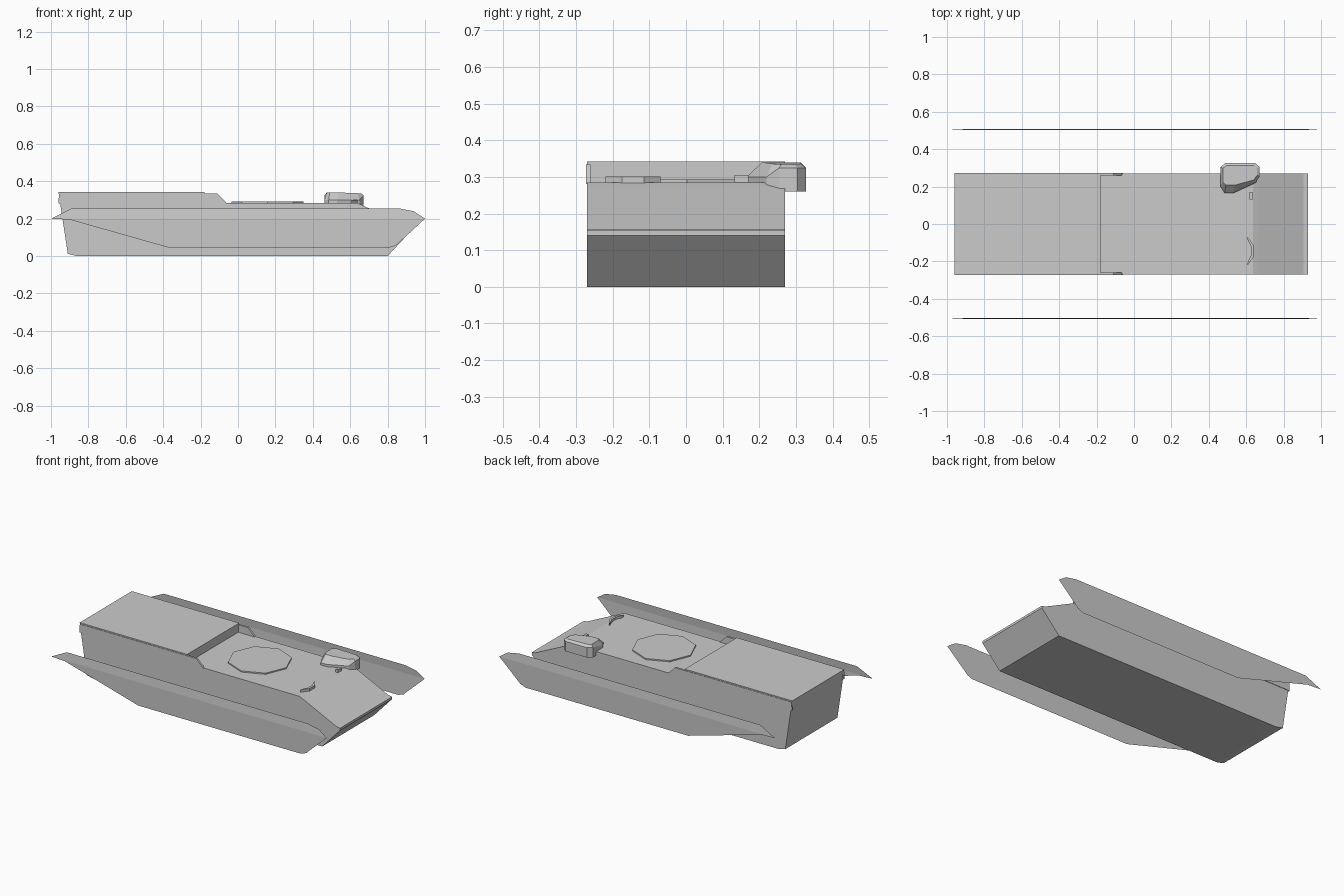
import bpy, bmesh, math

if "Cube" in bpy.data.objects:
    bpy.data.objects.remove(bpy.data.objects["Cube"])


def finish(name, bm):
    bmesh.ops.recalc_face_normals(bm, faces=bm.faces)
    me = bpy.data.meshes.new(name)
    bm.to_mesh(me)
    bm.free()
    ob = bpy.data.objects.new(name, me)
    bpy.context.collection.objects.link(ob)
    return ob


def loft(name, rings):
    """Closed solid through rings of equal point count."""
    bm = bmesh.new()
    vs = [[bm.verts.new(p) for p in r] for r in rings]
    n = len(rings[0])
    for a, b in zip(vs, vs[1:]):
        for i in range(n):
            j = (i + 1) % n
            bm.faces.new((a[i], a[j], b[j], b[i]))
    bm.faces.new(vs[0][::-1])
    bm.faces.new(vs[-1])
    return finish(name, bm)


def side_extrude(name, profile, y0, y1):
    return loft(name, [[(x, y, z) for x, z in profile] for y in (y0, y1)])


def plan_extrude(name, plan, z0, z1):
    return loft(name, [[(x, y, z) for x, y in plan] for z in (z0, z1)])


# hull with raised rear deck, glacis and nose
hull_side = [(-0.91, 0.012), (-0.86, 0), (0.80, 0), (0.93, 0.14), (0.93, 0.155),
             (0.905, 0.158), (0.665, 0.272), (0.635, 0.285), (-0.18, 0.285),
             (-0.18, 0.342), (-0.96, 0.342)]
side_extrude("hull", hull_side, -0.27, 0.27)

# thin cheek plates beside the raised deck
cheek = [(-0.96, 0.28), (-0.06, 0.28), (-0.065, 0.288), (-0.11, 0.334), (-0.957, 0.334)]
for s, label in ((-1, "right"), (1, "left")):
    side_extrude("cheek_plate_" + label, cheek, s * 0.26, s * 0.273)

# single-sheet side skirts, creased along the middle
upper = [(-1, 0.2), (-0.89, 0.255), (0.86, 0.255), (0.94, 0.24), (1, 0.2)]
lower = [(0.87, 0.08), (0.85, 0.06), (0.81, 0.045), (-0.37, 0.045), (-0.90, 0.195)]
for s, label in ((-1, "right"), (1, "left")):
    bm = bmesh.new()
    up = [bm.verts.new((x, s * (0.508 - (z - 0.2) * 0.1), z)) for x, z in upper]
    lo = [bm.verts.new((x, s * (0.508 - (0.2 - z) * 0.02), z)) for x, z in lower]
    bm.faces.new(up)
    bm.faces.new([up[0], up[-1]] + lo)
    finish("side_skirt_" + label, bm)

# octagonal turret plate
octagon = [(0.157 + 0.192 * math.cos(i * math.pi / 4),
            0.003 + 0.192 * math.sin(i * math.pi / 4)) for i in range(8)]
plan_extrude("turret_plate", octagon, 0.28, 0.293)

# driver hood: rounded plan, bevelled toward a smaller top
base = [(0.463, 0.20), (0.485, 0.165), (0.53, 0.165), (0.65, 0.22), (0.672, 0.255),
        (0.672, 0.305), (0.645, 0.327), (0.49, 0.327), (0.463, 0.305)]
top = [(0.475, 0.225), (0.49, 0.208), (0.54, 0.208), (0.64, 0.235), (0.658, 0.26),
       (0.658, 0.298), (0.64, 0.312), (0.495, 0.312), (0.475, 0.298)]
loft("driver_hood", [[(x, y, 0.26) for x, y in base],
                     [(x, y, 0.30 if y < 0.23 else 0.325) for x, y in base],
                     [(x, y, 0.34 - max(0, x - 0.6) * 0.1) for x, y in top]])

# bent deck guard and small periscope block
guard = [(0.608, -0.22), (0.64, -0.175), (0.64, -0.115), (0.608, -0.07),
         (0.608, -0.085), (0.625, -0.12), (0.625, -0.17), (0.608, -0.205)]
plan_extrude("deck_guard", guard, 0.275, 0.301)
plan_extrude("periscope", [(0.617, 0.132), (0.633, 0.132), (0.633, 0.17), (0.617, 0.17)],
             0.275, 0.305)
